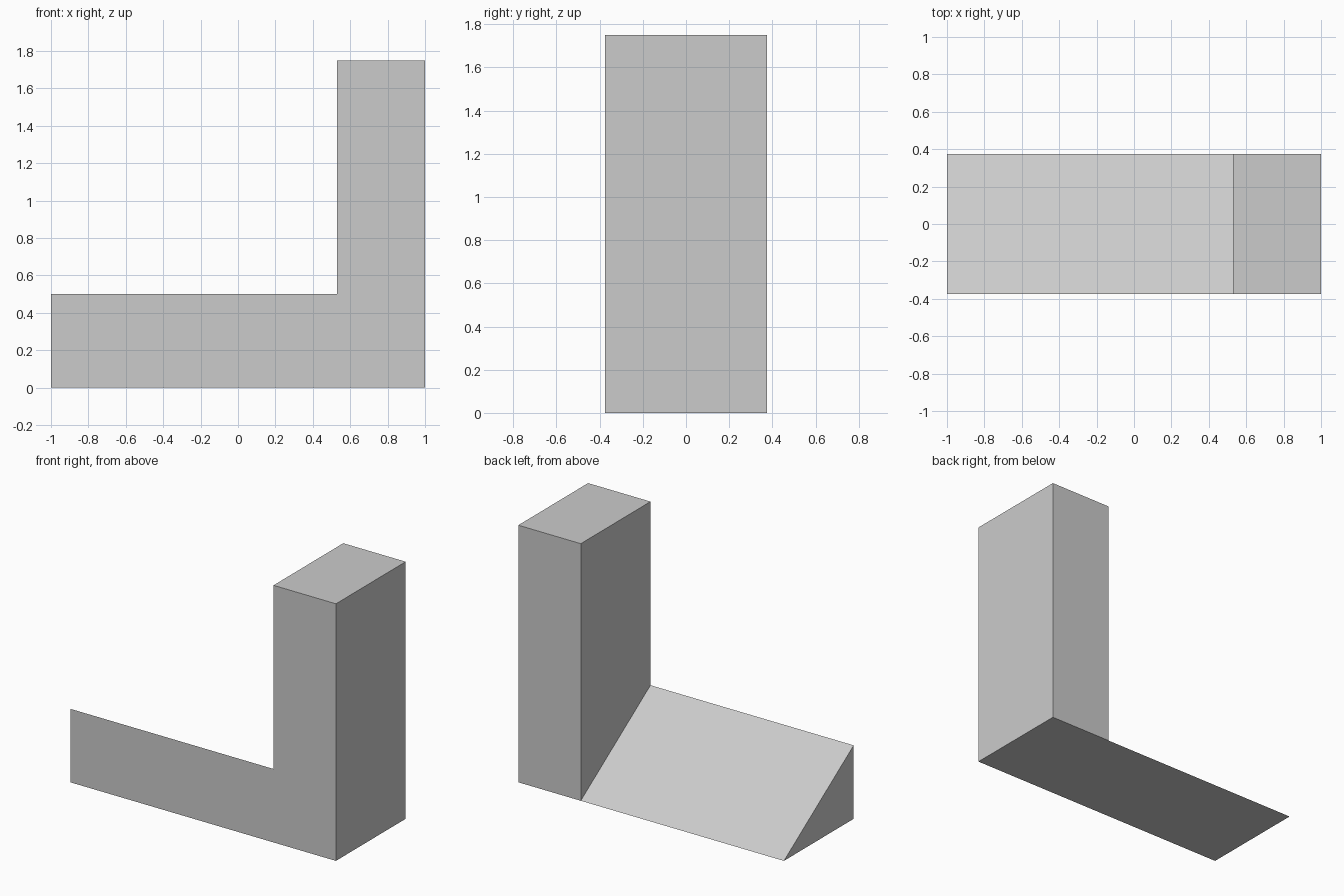
import bpy
import bmesh

if "Cube" in bpy.data.objects:
    bpy.data.objects.remove(bpy.data.objects["Cube"])

LEFT, STEP, RIGHT = -1.0, 0.53, 1.0
FRONT, BACK = -0.375, 0.375
RAMP_H, TOWER_H = 0.5, 1.75

bm = bmesh.new()


def row(y, points):
    return [bm.verts.new((x, y, z)) for x, z in points]


# Front outline is an L; the back outline is the tower plus the ramp's toe
f = row(FRONT, [(LEFT, 0), (RIGHT, 0), (RIGHT, TOWER_H),
                (STEP, TOWER_H), (STEP, RAMP_H), (LEFT, RAMP_H)])
toe, b_step, b_right, b_top, b_inner = row(
    BACK, [(LEFT, 0), (STEP, 0), (RIGHT, 0), (RIGHT, TOWER_H), (STEP, TOWER_H)])

for face in (
    f,                                      # L-shaped front
    [b_step, b_inner, b_top, b_right],      # tower back
    [f[1], b_right, b_top, f[2]],           # tower outer side
    [f[2], b_top, b_inner, f[3]],           # tower top
    [f[3], b_inner, b_step, f[4]],          # tower inner side
    [f[5], f[4], b_step, toe],              # ramp slope
    [f[0], f[5], toe],                      # ramp end
    [f[0], toe, b_step, b_right, f[1]],     # base
):
    bm.faces.new(face)

bmesh.ops.recalc_face_normals(bm, faces=bm.faces[:])
mesh = bpy.data.meshes.new("ramp_and_tower")
bm.to_mesh(mesh)
bm.free()
bpy.context.collection.objects.link(bpy.data.objects.new("ramp_and_tower", mesh))
